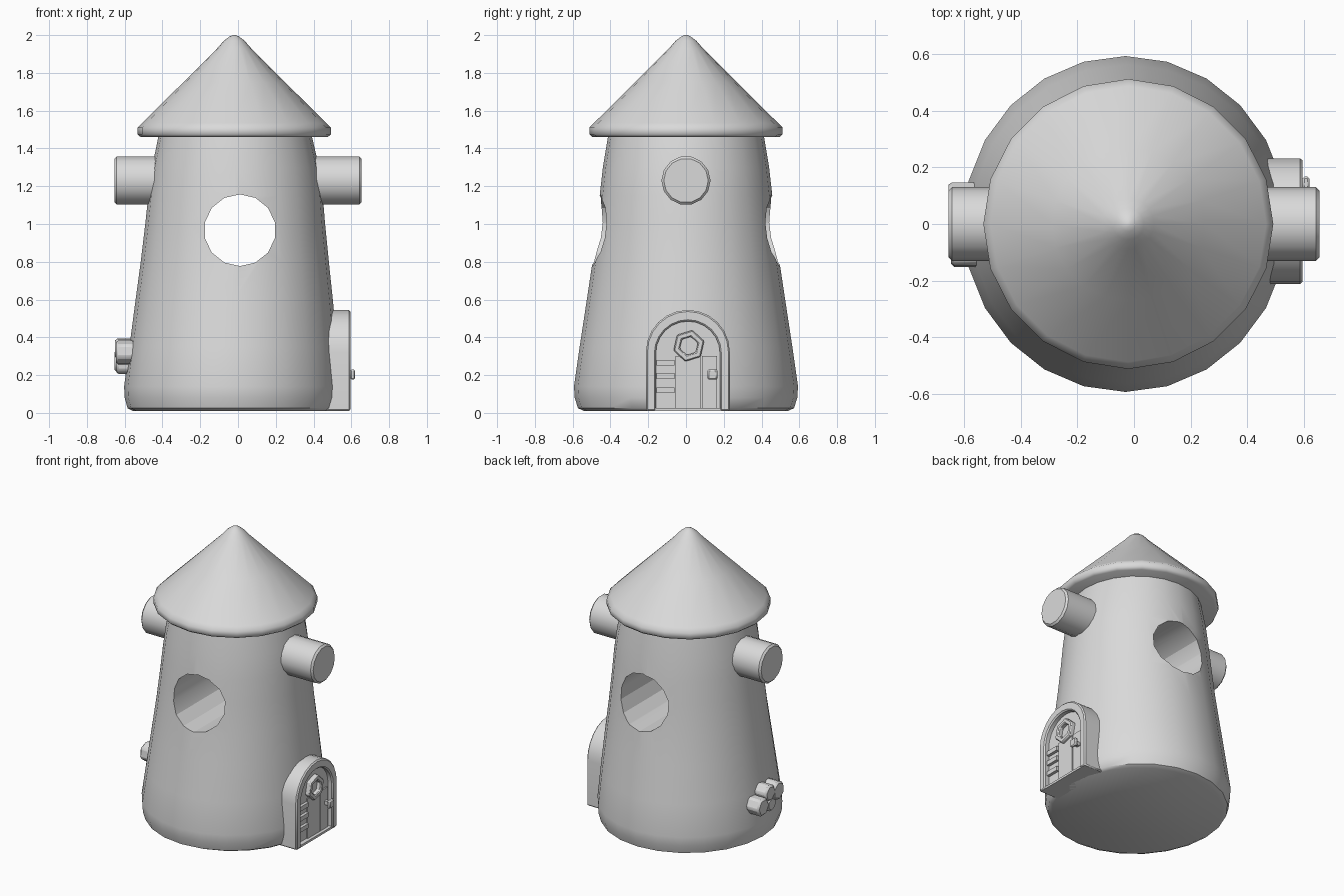
import bpy, bmesh, math
from math import sin, cos, pi

if "Cube" in bpy.data.objects:
    bpy.data.objects.remove(bpy.data.objects["Cube"])

stone = bpy.data.materials.new("plain_grey")
stone.diffuse_color = (0.7, 0.7, 0.7, 1)
stone.use_nodes = True
stone.node_tree.nodes["Principled BSDF"].inputs["Base Color"].default_value = stone.diffuse_color


def make(name, verts, faces, angle=35, bevel=0):
    bm = bmesh.new()
    vs = [bm.verts.new(v) for v in verts]
    for f in faces:
        bm.faces.new([vs[i] for i in f])
    bmesh.ops.recalc_face_normals(bm, faces=bm.faces)
    me = bpy.data.meshes.new(name)
    bm.to_mesh(me)
    bm.free()
    me.materials.append(stone)
    ob = bpy.data.objects.new(name, me)
    bpy.context.collection.objects.link(ob)
    if bevel:
        m = ob.modifiers.new("bevel", 'BEVEL')
        m.width = bevel
        m.segments = 1
    smooth(ob, angle)
    return ob


def smooth(ob, angle):
    bpy.ops.object.select_all(action='DESELECT')
    ob.select_set(True)
    bpy.context.view_layer.objects.active = ob
    bpy.ops.object.shade_smooth_by_angle(angle=math.radians(angle))


def stack(name, rings, n, angle=35):
    """Loft of ellipses given as (z, centre x, radius x, radius y)."""
    verts, faces = [], []
    for z, cx, rx, ry in rings:
        verts += [(cx + rx * cos(2 * pi * i / n), ry * sin(2 * pi * i / n), z) for i in range(n)]
    for r in range(len(rings) - 1):
        for i in range(n):
            j = (i + 1) % n
            faces.append((r * n + i, r * n + j, r * n + n + j, r * n + n + i))
    faces += [tuple(range(n)), tuple(range((len(rings) - 1) * n, len(rings) * n))]
    return make(name, verts, faces, angle)


def prism(name, outline, x0, x1, bevel=0, angle=35):
    """Extrude a (y, z) outline along x."""
    n = len(outline)
    verts = [(x, y, z) for x in (x0, x1) for y, z in outline]
    faces = [tuple(range(n)), tuple(range(n, 2 * n))]
    faces += [(i, (i + 1) % n, n + (i + 1) % n, n + i) for i in range(n)]
    return make(name, verts, faces, angle, bevel)


def ring(name, outer, inner, x0, x1, closed=True, bevel=0):
    """Extrude the band between two (y, z) outlines along x."""
    n = len(outer)
    verts = [(x, y, z) for x in (x0, x1) for o in (outer, inner) for y, z in o]
    faces = []
    for i in range(n if closed else n - 1):
        j = (i + 1) % n
        faces += [(i, j, n + j, n + i), (2 * n + i, 2 * n + j, 3 * n + j, 3 * n + i),
                  (i, j, 2 * n + j, 2 * n + i), (n + i, n + j, 3 * n + j, 3 * n + i)]
    if not closed:
        faces += [(i, n + i, 3 * n + i, 2 * n + i) for i in (0, n - 1)]
    return make(name, verts, faces, 35, bevel)


def polygon(cy, cz, r, n, turn=0.0):
    return [(cy + r * cos(2 * pi * i / n + turn), cz + r * sin(2 * pi * i / n + turn)) for i in range(n)]


def arch(cy, r, spring, base, n=12):
    pts = [(cy + r * cos(pi * i / n), spring + r * sin(pi * i / n)) for i in range(n + 1)]
    return [(cy + r, base)] + pts + [(cy - r, base)]


def box(y0, y1, z0, z1):
    return [(y0, z0), (y1, z0), (y1, z1), (y0, z1)]


# tapered tower body
body = stack("tower_body", [
    (0.01, -0.025, 0.53, 0.54), (0.025, -0.03, 0.555, 0.572), (0.08, -0.03, 0.57, 0.589),
    (0.14, -0.03, 0.573, 0.593), (0.35, -0.025, 0.55, 0.563), (0.6, -0.02, 0.522, 0.525),
    (0.8, -0.017, 0.498, 0.495), (1.0, -0.015, 0.476, 0.473), (1.15, -0.013, 0.462, 0.457),
    (1.3, -0.013, 0.442, 0.44), (1.47, -0.015, 0.405, 0.412)], 24, 40)

# round tunnel cut through the body from front to back
bpy.ops.mesh.primitive_cylinder_add(vertices=14, radius=0.19, depth=2,
                                    location=(0.01, 0, 0.967), rotation=(pi / 2, 0, 0))
cutter = bpy.context.object
cutter.name = "tunnel_cutter"
cutter.hide_render = True
cutter.data.materials.append(stone)
cut = body.modifiers.new("tunnel", 'BOOLEAN')
cut.operation = 'DIFFERENCE'
cut.solver = 'EXACT'
cut.object = cutter
bpy.ops.object.select_all(action='DESELECT')
body.select_set(True)
bpy.context.view_layer.objects.active = body
bpy.ops.object.modifier_move_to_index(modifier="tunnel", index=0)
bpy.ops.object.modifier_apply(modifier="tunnel")
bpy.data.objects.remove(cutter)
smooth(body, 40)

# conical roof with rounded rim and tip
stack("roof", [
    (1.46, -0.02, 0.495, 0.495), (1.475, -0.02, 0.512, 0.512), (1.51, -0.02, 0.512, 0.512),
    (1.535, -0.02, 0.487, 0.487), (1.75, -0.02, 0.27, 0.27), (1.93, -0.02, 0.09, 0.09),
    (1.97, -0.02, 0.055, 0.055), (1.992, -0.02, 0.026, 0.026), (2.0, -0.02, 0.008, 0.008)], 20, 50)

# side beams
for side, s in (("right", 1), ("left", -1)):
    prism(side + "_beam", polygon(0, 1.23, 0.13, 14), s * 0.35, s * 0.655, 0.012)

# arched door on the right side
ring("door_frame", arch(0.01, 0.222, 0.323, 0.01), arch(0.01, 0.17, 0.315, 0.01),
     0.45, 0.595, False, 0.008)
prism("door_panel", arch(0.01, 0.172, 0.315, 0.012), 0.46, 0.56)
prism("door_sill", box(-0.2, 0.22, 0.01, 0.025), 0.45, 0.59)
for i, (y0, y1) in enumerate(((-0.055, 0.078), (0.084, 0.165))):
    prism("door_plank_%d" % (i + 1), box(y0, y1, 0.025, 0.3), 0.55, 0.569)
for i, z in enumerate((0.12, 0.195, 0.265)):
    prism("hinge_%d" % (i + 1), box(-0.155, -0.06, z - 0.015, z + 0.015), 0.55, 0.58)
ring("door_window_rim", polygon(0.015, 0.355, 0.085, 6, 0.3), polygon(0.015, 0.355, 0.05, 6, 0.3),
     0.55, 0.59, True, 0.006)
prism("door_knob_stem", box(0.128, 0.152, 0.19, 0.215), 0.55, 0.6)
prism("door_knob", box(0.115, 0.167, 0.176, 0.23), 0.595, 0.62, 0.007)

# cluster of small hexagonal blocks on the left side
blocks = ((0.087, 0.275, 0.066), (0.005, 0.34, 0.06), (-0.09, 0.32, 0.068), (-0.02, 0.253, 0.053))
for i, (y, z, r) in enumerate(blocks):
    prism("wall_block_%d" % (i + 1), polygon(y, z, r, 6, 0.2 * i), -0.655 + 0.004 * i, -0.5, 0.012)
